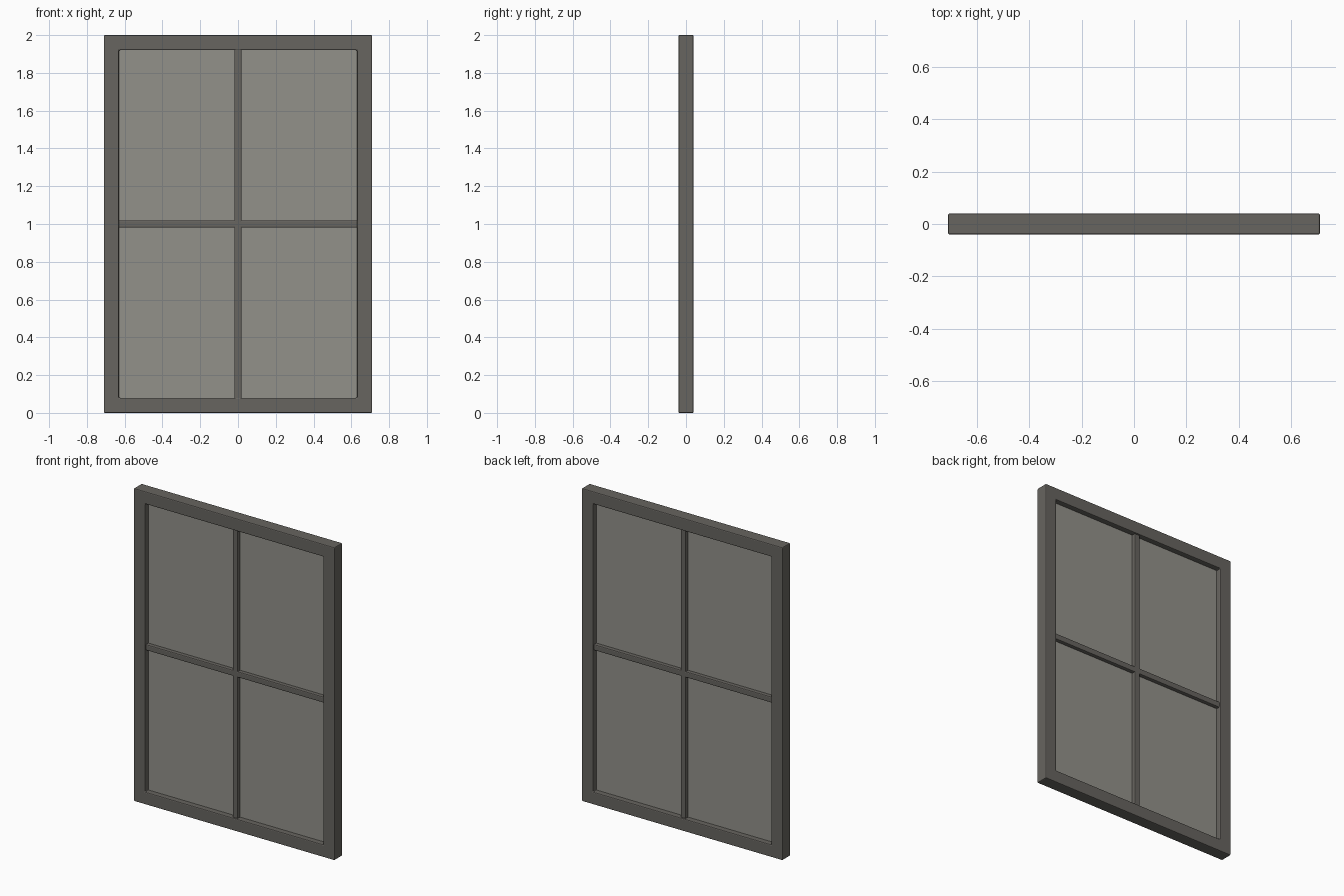
import bpy, bmesh

if "Cube" in bpy.data.objects:
    bpy.data.objects.remove(bpy.data.objects["Cube"])


def material(name, rgb):
    m = bpy.data.materials.new(name)
    m.diffuse_color = (*rgb, 1)
    m.use_nodes = True
    m.node_tree.nodes["Principled BSDF"].inputs["Base Color"].default_value = m.diffuse_color
    return m


FRAME = material("dark grey frame", (0.135, 0.128, 0.115))
PANE = material("light grey pane", (0.29, 0.283, 0.255))
W, H, D = 0.71, 1.0, 0.04      # half width, half height, half depth
OW, OH = 0.63, 0.92            # half size of the opening


def finish(bm, name, mat, bevel=0.0):
    bmesh.ops.recalc_face_normals(bm, faces=bm.faces)
    me = bpy.data.meshes.new(name)
    bm.to_mesh(me)
    bm.free()
    me.materials.append(mat)
    ob = bpy.data.objects.new(name, me)
    bpy.context.collection.objects.link(ob)
    ob.location.z = H
    if bevel:
        b = ob.modifiers.new("soft edges", 'BEVEL')
        b.width, b.segments, b.limit_method = bevel, 2, 'ANGLE'
    return ob


def box(name, mat, sx, sy, sz, bevel=0.0):
    bm = bmesh.new()
    bmesh.ops.create_cube(bm, size=2)
    bmesh.ops.scale(bm, vec=(sx, sy, sz), verts=bm.verts)
    return finish(bm, name, mat, bevel)


# Outer frame: rectangular section swept round four corners
bm = bmesh.new()
section = [(W, H, -D), (W, H, D), (OW, OH, D), (OW, OH, -D)]
rings = [[bm.verts.new((cx * x, y, cz * z)) for x, z, y in section]
         for cx, cz in ((1, 1), (-1, 1), (-1, -1), (1, -1))]
for i in range(4):
    a, b = rings[i], rings[(i + 1) % 4]
    for j in range(4):
        k = (j + 1) % 4
        bm.faces.new((a[j], a[k], b[k], b[j]))
finish(bm, "window_frame", FRAME, 0.006)

# Glazing bars
box("vertical_bar", FRAME, 0.019, 0.03, OH + 0.01, 0.006)
box("horizontal_bar", FRAME, OW + 0.01, 0.03, 0.019, 0.006)

# Pane sheet behind the bars, visible from both sides
box("pane", PANE, OW + 0.01, 0.006, OH + 0.01)
